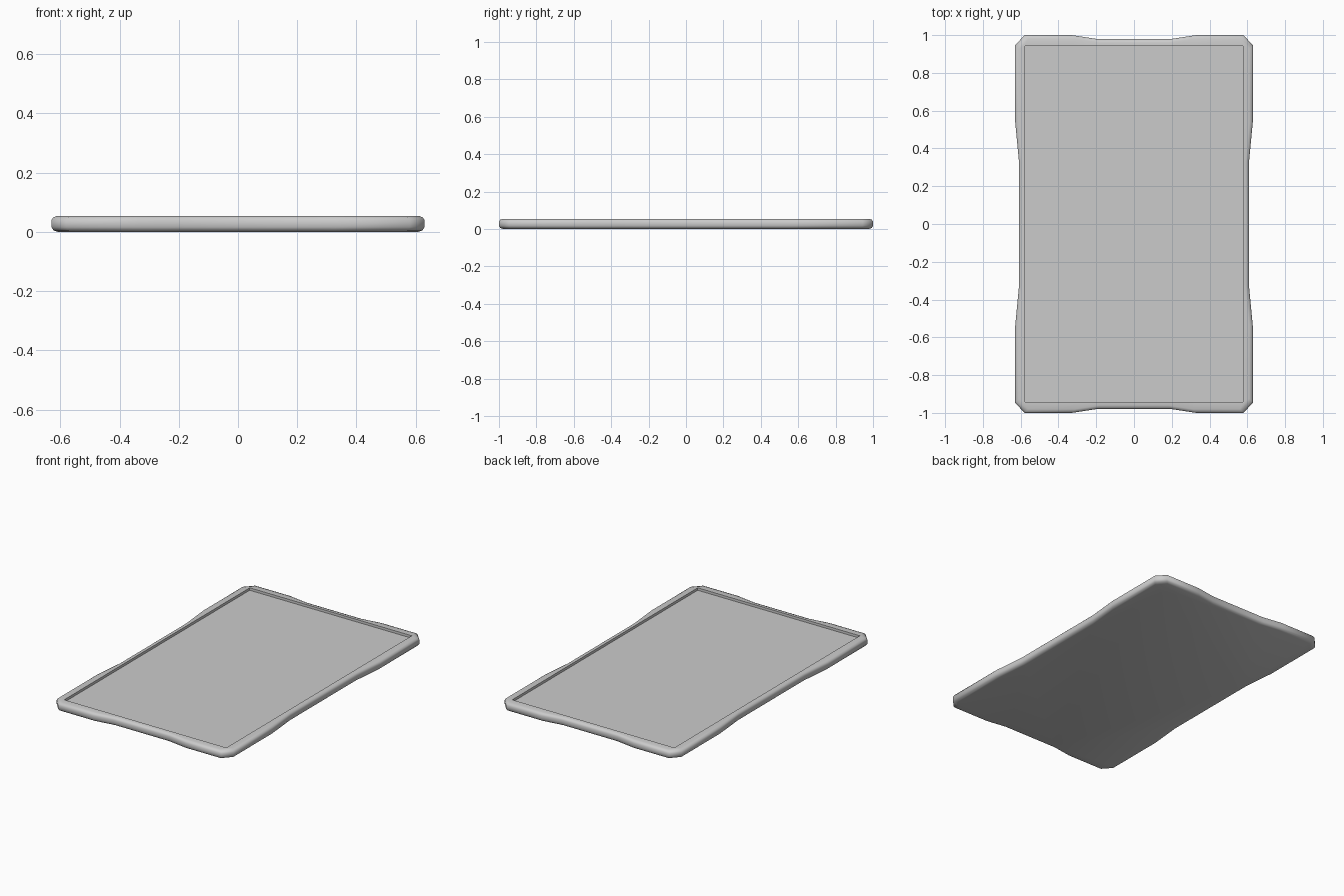
import bpy, bmesh, math

if "Cube" in bpy.data.objects:
    bpy.data.objects.remove(bpy.data.objects["Cube"])

# One quadrant of the waisted outline, from the side round the cut corner to the end
QUAD = [(.61, .34), (.63, .55), (.63, .945), (.58, 1.0), (.33, 1.0), (.20, .98)]
# Rounded edge section: (inset from outline, height)
EDGE = [(.022, 0), (.007, .005), (0, .016), (0, .039), (.006, .049), (.02, .054)]
A, B = .577, .943      # half size of the recess
FLOOR = .038           # height of the recess floor


def ring(bm, fn, z):
    """Mirror the quadrant into a full closed ring of vertices."""
    q = [fn(x, y) for x, y in QUAD]
    pts = (q + [(-x, y) for x, y in reversed(q)]
           + [(-x, -y) for x, y in q] + [(x, -y) for x, y in reversed(q)])
    return [bm.verts.new((x, y, z)) for x, y in pts]


def bridge(bm, lo, hi):
    n = len(lo)
    for i in range(n):
        j = (i + 1) % n
        bm.faces.new((lo[i], lo[j], hi[j], hi[i]))


bm = bmesh.new()
# Outer shell
rings = [ring(bm, lambda x, y, d=d: (x - d, y - d), z) for d, z in EDGE]
# Rectangular recess lip and floor
for z in (EDGE[-1][1], FLOOR):
    rings.append(ring(bm, lambda x, y: (min(x, A), min(y, B)), z))
for lo, hi in zip(rings, rings[1:]):
    bridge(bm, lo, hi)
bm.faces.new(list(reversed(rings[0])))
bm.faces.new(rings[-1])
bmesh.ops.remove_doubles(bm, verts=bm.verts, dist=1e-5)
bmesh.ops.recalc_face_normals(bm, faces=bm.faces)

mesh = bpy.data.meshes.new("recessed_panel")
bm.to_mesh(mesh)
bm.free()
panel = bpy.data.objects.new("recessed_panel", mesh)
bpy.context.collection.objects.link(panel)
bpy.context.view_layer.objects.active = panel
panel.select_set(True)
bpy.ops.object.shade_smooth_by_angle(angle=math.radians(50))
